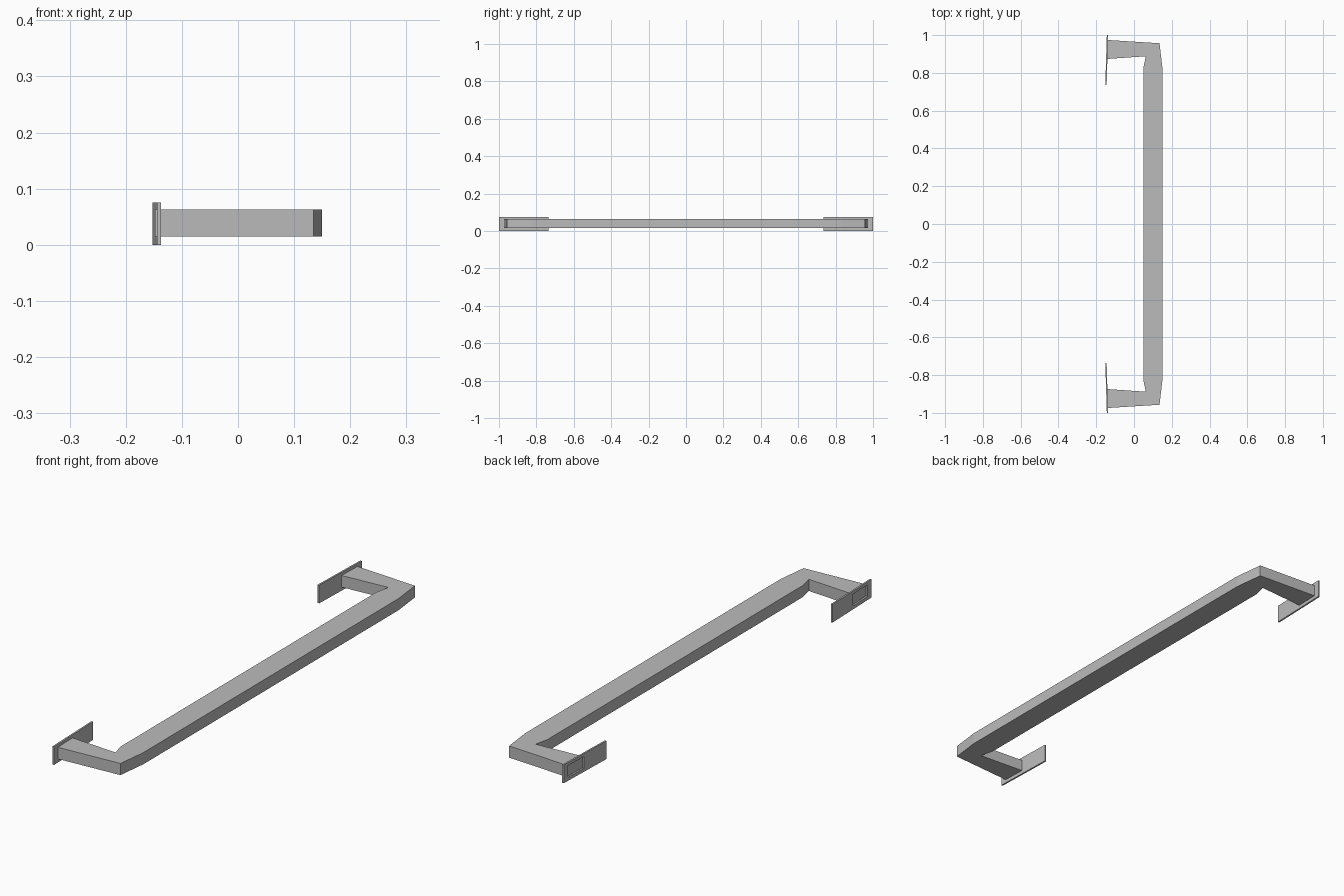
import bpy
import bmesh

cube = bpy.data.objects.get("Cube")
if cube:
    bpy.data.objects.remove(cube, do_unlink=True)

grey = bpy.data.materials.new("satin_grey")
grey.use_nodes = True
grey.diffuse_color = (0.5, 0.5, 0.5, 1)
grey.node_tree.nodes["Principled BSDF"].inputs["Base Color"].default_value = (0.5, 0.5, 0.5, 1)

BAR_Z = (0.0145, 0.0625)
PLATE_Z = (0.0, 0.075)
THICK = 0.007


def plate_x(y):
    """Inner surface of the slightly splayed mounting plate."""
    return -0.137 - 0.03 * (1 - abs(y))


def finish(name, bm):
    bmesh.ops.recalc_face_normals(bm, faces=bm.faces[:])
    mesh = bpy.data.meshes.new(name)
    bm.to_mesh(mesh)
    bm.free()
    mesh.materials.append(grey)
    obj = bpy.data.objects.new(name, mesh)
    bpy.context.collection.objects.link(obj)
    return obj


# Bar with two bent arms: matching outer and inner edges, mirrored in y
outer = [(plate_x(0.974), 0.974), (0.135, 0.957), (0.15, 0.83)]
inner = [(plate_x(0.874), 0.874), (0.063, 0.888), (0.05, 0.83)]
outer += [(x, -y) for x, y in reversed(outer)]
inner += [(x, -y) for x, y in reversed(inner)]
bm = bmesh.new()
rings = []
for (ox, oy), (ix, iy) in zip(outer, inner):
    corners = [(ox, oy, BAR_Z[0]), (ox, oy, BAR_Z[1]),
               (ix, iy, BAR_Z[1]), (ix, iy, BAR_Z[0])]
    rings.append([bm.verts.new(c) for c in corners])
for a, b in zip(rings, rings[1:]):
    for i in range(4):
        j = (i + 1) % 4
        bm.faces.new((a[i], a[j], b[j], b[i]))
bm.faces.new(rings[0])
bm.faces.new(rings[-1])
finish("handle_bar", bm)


# Mounting plates: a thin frame whose opening shows the end of the arm
def mounting_plate(name, side):
    bm = bmesh.new()

    def loop(y0, y1, zs, depth):
        return [bm.verts.new((plate_x(y) - depth, side * y, z))
                for y, z in ((y0, zs[0]), (y1, zs[0]), (y1, zs[1]), (y0, zs[1]))]

    loops = [loop(0.735, 1.0, PLATE_Z, 0), loop(0.735, 1.0, PLATE_Z, THICK),
             loop(0.874, 0.974, BAR_Z, THICK), loop(0.874, 0.974, BAR_Z, 0)]
    for k in range(4):
        a, b = loops[k], loops[(k + 1) % 4]
        for i in range(4):
            j = (i + 1) % 4
            bm.faces.new((a[i], a[j], b[j], b[i]))
    finish(name, bm)


mounting_plate("back_mounting_plate", 1)
mounting_plate("front_mounting_plate", -1)
